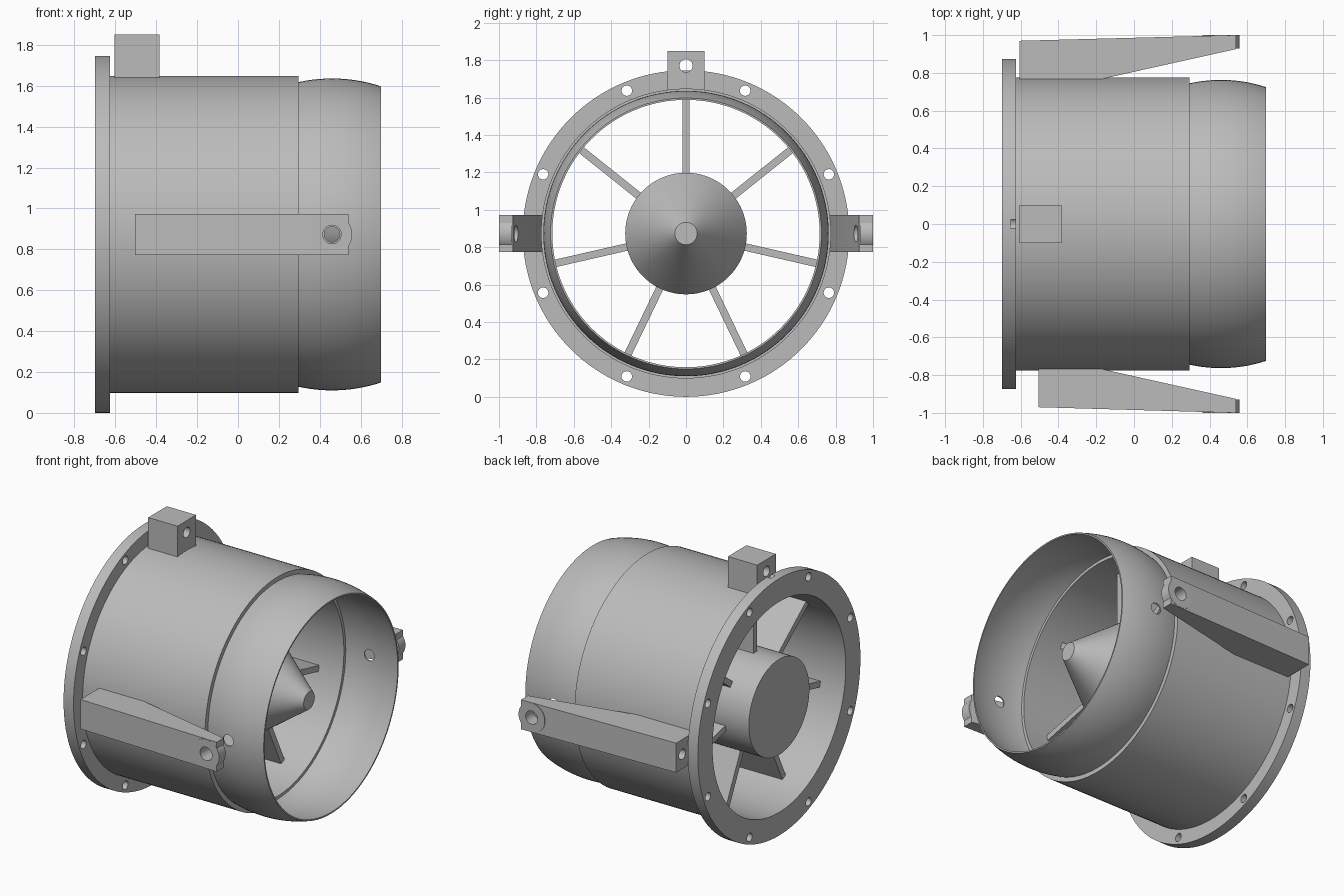
import bpy, bmesh, math
from mathutils import Vector, Matrix

cube = bpy.data.objects.get("Cube")
if cube:
    bpy.data.objects.remove(cube, do_unlink=True)

AXIS_Z = 0.873
PIVOT_X = 0.46
BALL_R = 0.763

grey = bpy.data.materials.new("plain_grey")
grey.use_nodes = True
grey.diffuse_color = (0.5, 0.5, 0.5, 1)
grey.node_tree.nodes["Principled BSDF"].inputs["Base Color"].default_value = (0.5, 0.5, 0.5, 1)


def finish(name, bm):
    bmesh.ops.recalc_face_normals(bm, faces=bm.faces)
    mesh = bpy.data.meshes.new(name)
    bm.to_mesh(mesh)
    bm.free()
    mesh.materials.append(grey)
    obj = bpy.data.objects.new(name, mesh)
    bpy.context.collection.objects.link(obj)
    return obj


def select(obj):
    bpy.ops.object.select_all(action='DESELECT')
    obj.select_set(True)
    bpy.context.view_layer.objects.active = obj


def lathe(name, profile, closed=True, steps=128):
    """Spin (x, radius) points about the duct axis."""
    bm = bmesh.new()
    verts = [bm.verts.new((x, 0, AXIS_Z + r)) for x, r in profile]
    edges = [bm.edges.new(p) for p in zip(verts, verts[1:])]
    if closed:
        edges.append(bm.edges.new((verts[-1], verts[0])))
    bmesh.ops.spin(bm, geom=verts + edges, cent=(0, 0, AXIS_Z), axis=(1, 0, 0),
                   angle=math.tau, steps=steps, use_merge=True)
    bmesh.ops.remove_doubles(bm, verts=bm.verts, dist=1e-5)
    return finish(name, bm)


def box(name, low, high):
    bm = bmesh.new()
    low, high = Vector(low), Vector(high)
    bmesh.ops.create_cube(bm, size=1, matrix=Matrix.Translation((low + high) / 2)
                          @ Matrix.Diagonal((*(high - low), 1)))
    return finish(name, bm)


def cylinder(name, start, end, radius, steps=32):
    bm = bmesh.new()
    start, end = Vector(start), Vector(end)
    turn = (end - start).to_track_quat('Z', 'Y').to_matrix().to_4x4()
    bmesh.ops.create_cone(bm, cap_ends=True, segments=steps, radius1=radius, radius2=radius,
                          depth=(end - start).length,
                          matrix=Matrix.Translation((start + end) / 2) @ turn)
    return finish(name, bm)


def combine(obj, tool, operation='DIFFERENCE'):
    mod = obj.modifiers.new("combine", 'BOOLEAN')
    mod.operation, mod.solver, mod.object = operation, 'EXACT', tool
    select(obj)
    bpy.ops.object.modifier_apply(modifier=mod.name)
    bpy.data.objects.remove(tool, do_unlink=True)


parts = []

# Mounting flange with eight bolt holes and a notch for the top rod
flange = lathe("mounting_flange", [(-0.70, 0.715), (-0.70, 0.873), (-0.625, 0.873), (-0.625, 0.715)])
for i in range(8):
    a = math.radians(22.5 + 45 * i)
    y, z = 0.827 * math.cos(a), AXIS_Z + 0.827 * math.sin(a)
    combine(flange, cylinder("bolt_cutter", (-0.8, y, z), (-0.5, y, z), 0.028, 24))
combine(flange, cylinder("notch_cutter", (-0.655, 0, 1.77), (-0.5, 0, 1.77), 0.035))
parts.append(flange)

# Main duct tube
parts.append(lathe("duct_tube", [(-0.64, 0.715), (-0.64, 0.775), (0.295, 0.775), (0.295, 0.715)]))

# Ball shaped swivel nozzle with pivot holes
def ball(radius):
    xs = [0.27 + 0.43 * i / 14 for i in range(15)]
    return [(x, math.sqrt(radius ** 2 - (x - PIVOT_X) ** 2)) for x in xs]

nozzle = lathe("swivel_nozzle", ball(BALL_R) + ball(BALL_R - 0.009)[::-1])
combine(nozzle, cylinder("pivot_cutter", (PIVOT_X, -1, AXIS_Z), (PIVOT_X, 1, AXIS_Z), 0.038))
parts.append(nozzle)

# Central hub with blunt tail cone
parts.append(lathe("hub", [(-0.70, 0), (-0.70, 0.325), (0.16, 0.325), (0.535, 0.06), (0.535, 0)],
                   closed=False, steps=96))

# Seven radial struts
for i in range(7):
    strut = box("strut_%d" % (i + 1), (-0.52, -0.02, 0.30), (0.12, 0.02, 0.735))
    strut.data.transform(Matrix.Translation((0, 0, AXIS_Z))
                         @ Matrix.Rotation(math.tau * i / 7, 4, 'X'))
    parts.append(strut)

# Top lug with rod hole
lug = box("top_lug", (-0.605, -0.1, 1.61), (-0.385, 0.1, 1.85))
combine(lug, cylinder("rod_cutter", (-0.7, 0, 1.77), (-0.3, 0, 1.77), 0.035))
parts.append(lug)


# Tapered side arms with rounded pivot ends
def side_arm(name, side, back):
    bm = bmesh.new()
    outline = [(back, 0.74), (back, 0.97), (0.54, 1.0), (0.54, 0.926), (-0.295, 0.74)]
    face = bm.faces.new([bm.verts.new((x, side * y, AXIS_Z - 0.1)) for x, y in outline])
    top = bmesh.ops.extrude_face_region(bm, geom=[face])["geom"]
    bmesh.ops.translate(bm, vec=(0, 0, 0.2), verts=[v for v in top if isinstance(v, bmesh.types.BMVert)])
    arm = finish(name, bm)
    eye = cylinder("pivot_eye", (PIVOT_X, side * 0.93, AXIS_Z), (PIVOT_X, side, AXIS_Z), 0.0985, 64)
    combine(arm, eye, 'UNION')
    combine(arm, cylinder("pin_cutter", (PIVOT_X, side * 0.8, AXIS_Z),
                          (PIVOT_X, side * 1.1, AXIS_Z), 0.045))
    combine(arm, cylinder("rod_cutter", (back - 0.1, side * 0.905, AXIS_Z),
                          (back + 0.15, side * 0.905, AXIS_Z), 0.035))
    return arm


parts.append(side_arm("right_arm", -1, -0.505))
parts.append(side_arm("left_arm", 1, -0.605))

for part in parts:
    select(part)
    bpy.ops.object.shade_smooth_by_angle(angle=math.radians(25))
